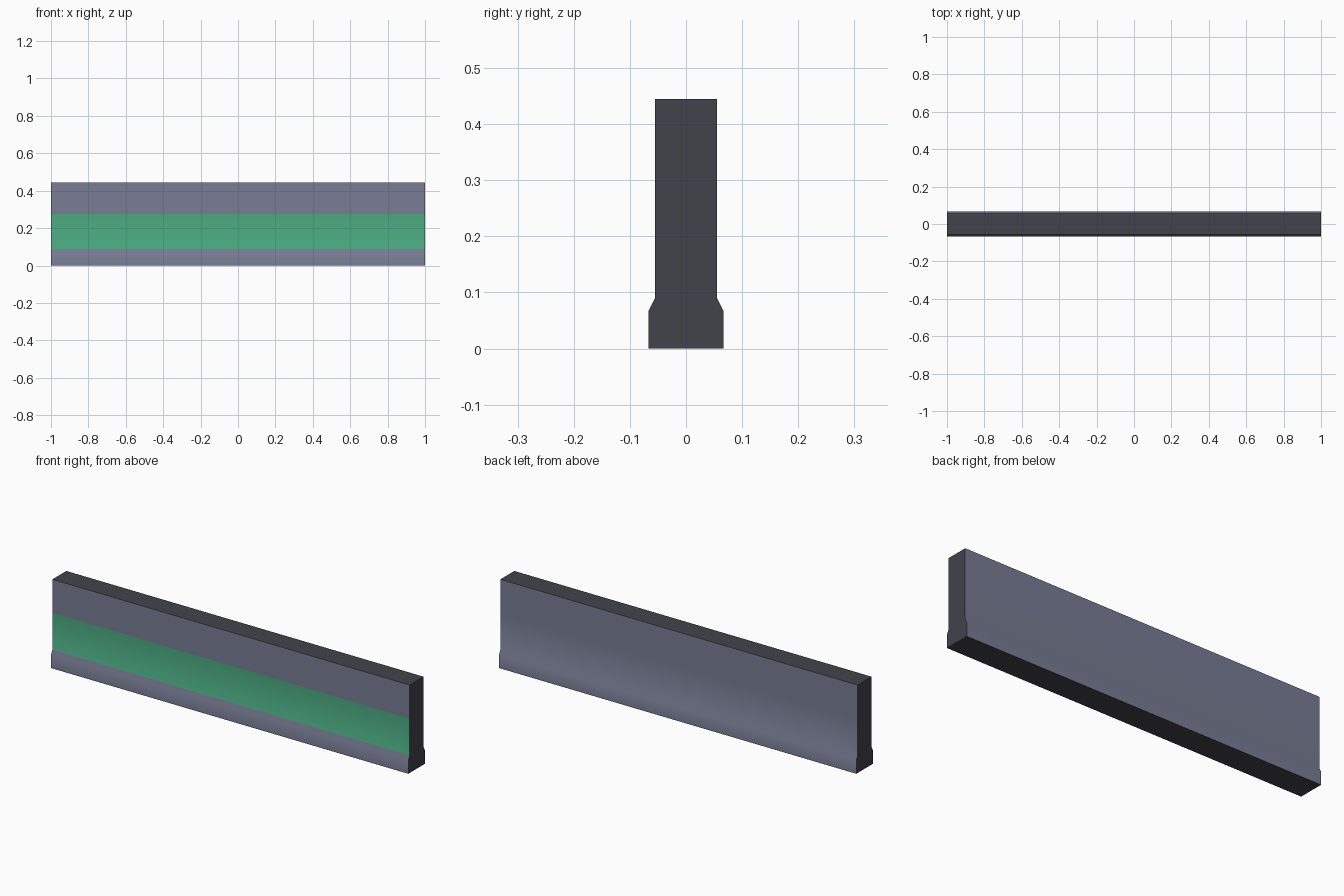
import bpy, bmesh

if "Cube" in bpy.data.objects:
    bpy.data.objects.remove(bpy.data.objects["Cube"])


def material(name, rgb):
    m = bpy.data.materials.new(name)
    lin = [((c / 255 + 0.055) / 1.055) ** 2.4 for c in rgb]
    m.diffuse_color = (*lin, 1)
    m.use_nodes = True
    m.node_tree.nodes["Principled BSDF"].inputs["Base Color"].default_value = m.diffuse_color
    return m


blue_grey = material("blue grey", (120, 125, 148))
green = material("green", (74, 168, 128))
charcoal = material("charcoal", (66, 66, 75))

# Half cross-section (y, z): wide plinth, chamfer, stripe top, wall top
half = [(0.0667, 0.0), (0.0667, 0.067), (0.0556, 0.089), (0.0556, 0.275), (0.0556, 0.4445)]
profile = [(-y, z) for y, z in half] + half[::-1]

# Extrude the section along x
bm = bmesh.new()
section = bm.faces.new([bm.verts.new((-1, y, z)) for y, z in profile])
ext = bmesh.ops.extrude_face_region(bm, geom=[section], use_keep_orig=True)
bmesh.ops.translate(bm, vec=(2, 0, 0),
                    verts=[v for v in ext["geom"] if isinstance(v, bmesh.types.BMVert)])
bmesh.ops.recalc_face_normals(bm, faces=bm.faces[:])

# Charcoal ends, top and underside; blue grey sides; green band on the front
for f in bm.faces:
    n, z = f.normal, f.calc_center_median().z
    if abs(n.y) < 0.5:
        f.material_index = 2
    elif n.y < -0.9 and 0.1 < z < 0.27:
        f.material_index = 1

mesh = bpy.data.meshes.new("wall_panel")
bm.to_mesh(mesh)
bm.free()
for m in (blue_grey, green, charcoal):
    mesh.materials.append(m)
wall = bpy.data.objects.new("wall_panel", mesh)
bpy.context.collection.objects.link(wall)

# Soft shading over the plinth chamfer, crisp corners elsewhere
bpy.context.view_layer.objects.active = wall
wall.select_set(True)
bpy.ops.object.shade_smooth_by_angle(angle=0.52)
